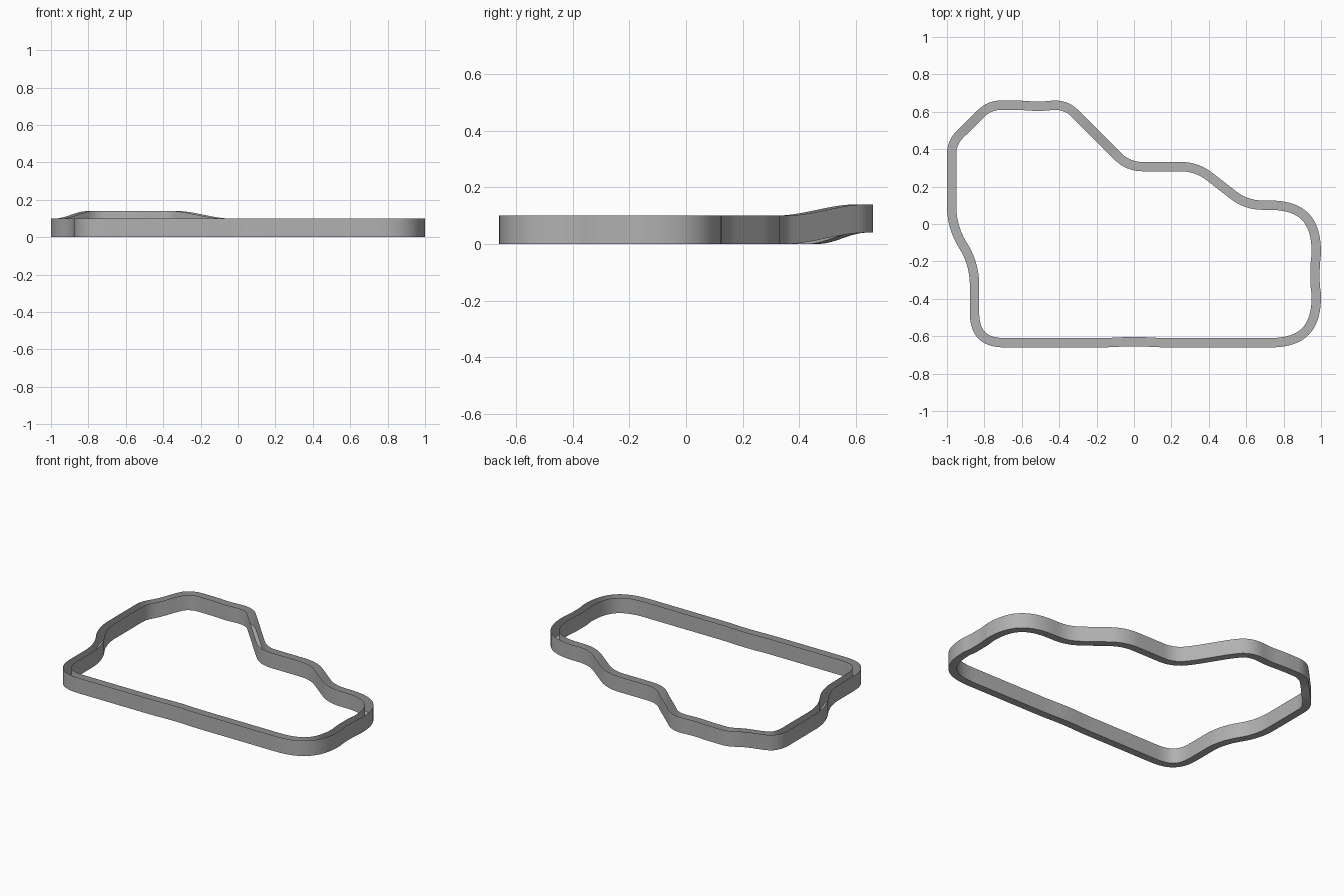
import bpy, bmesh, math
from mathutils import Vector

if "Cube" in bpy.data.objects:
    bpy.data.objects.remove(bpy.data.objects["Cube"])

WIDTH, HEIGHT, RISE = 0.05, 0.10, 0.04

# Centre line corners, clockwise from above: x, y, fillet tangent length
CORNERS = [
    (-0.975, 0.435, 0.06), (-0.773, 0.635, 0.06),
    (-0.61, 0.635, 0.03), (-0.51, 0.628, 0.04), (-0.43, 0.635, 0.01),
    (-0.360, 0.635, 0.058), (-0.032, 0.307, 0.075),
    (0.335, 0.307, 0.085), (0.600, 0.101, 0.085),
    (0.975, 0.101, 0.255),
    (0.975, -0.16, 0.005), (0.968, -0.22, 0.03),
    (0.968, -0.33, 0.03), (0.975, -0.375, 0.005),
    (0.975, -0.635, 0.25),
    (0.15, -0.635, 0.05), (0.0, -0.627, 0.08), (-0.15, -0.635, 0.05),
    (-0.853, -0.635, 0.165),
    (-0.853, -0.215, 0.11), (-0.975, -0.015, 0.11),
]


def fillet(prev, p, nxt, t, n):
    """Round one corner with a cubic curve, fuller on the big bends."""
    d0, d1 = (prev - p).normalized(), (nxt - p).normalized()
    turn = math.pi - d0.angle(d1)
    k = 4 / 3 * math.tan(turn / 4) / math.tan(turn / 2) if t < 0.12 else 0.7
    a, b = p + d0 * t, p + d1 * t
    c0, c1 = a.lerp(p, k), b.lerp(p, k)
    out = []
    for i in range(n + 1):
        u = i / n
        v = 1 - u
        out.append(a * v**3 + c0 * (3 * v * v * u) + c1 * (3 * v * u * u) + b * u**3)
    return out


def centre_line():
    pts = [Vector((x, y)) for x, y, _ in CORNERS]
    raw = []
    for i, p in enumerate(pts):
        t = CORNERS[i][2]
        raw += fillet(pts[i - 1], p, pts[(i + 1) % len(pts)], t, 18 if t > 0.1 else 8)
    # Subdivide the straights so that the ramps bend smoothly
    path = []
    for i, p in enumerate(raw):
        q = raw[(i + 1) % len(raw)]
        length = (q - p).length
        if length < 1e-5:
            continue
        n = max(1, math.ceil(length / 0.03))
        path += [p.lerp(q, j / n) for j in range(n)]
    return path


def lift(p):
    """Height of the raised rear-left section."""
    if p.x > 0.0:
        return 0.0
    start, end = (0.45, 0.62) if p.x < -0.6 else (0.335, 0.62)
    u = min(1, max(0, (p.y - start) / (end - start)))
    return RISE * u * u * (3 - 2 * u)


# Closed channel swept along the centre line: two thin walls and a floor, open on top
path = centre_line()
bm = bmesh.new()
rings = []
for i, p in enumerate(path):
    tangent = (path[(i + 1) % len(path)] - path[i - 1]).normalized()
    side = Vector((-tangent.y, tangent.x)) * WIDTH / 2
    z = lift(p)
    rings.append([bm.verts.new((p.x + s * side.x, p.y + s * side.y, z + h))
                  for s, h in ((1, HEIGHT), (1, 0), (-1, 0), (-1, HEIGHT))])
for i, a in enumerate(rings):
    b = rings[(i + 1) % len(rings)]
    for j in range(3):
        bm.faces.new((a[j], b[j], b[j + 1], a[j + 1]))
# Wind the faces so that the floor faces down
bm.normal_update()
if min(bm.faces, key=lambda f: f.calc_center_median().z).normal.z > 0:
    bmesh.ops.reverse_faces(bm, faces=bm.faces)

mesh = bpy.data.meshes.new("circuit_channel")
bm.to_mesh(mesh)
bm.free()
channel = bpy.data.objects.new("circuit_channel", mesh)
bpy.context.collection.objects.link(channel)

# Mid grey finish
grey = bpy.data.materials.new("mid_grey")
grey.diffuse_color = (0.44, 0.44, 0.44, 1)
grey.use_nodes = True
grey.node_tree.nodes["Principled BSDF"].inputs["Base Color"].default_value = grey.diffuse_color
mesh.materials.append(grey)

bpy.context.view_layer.objects.active = channel
channel.select_set(True)
bpy.ops.object.shade_smooth_by_angle(angle=math.radians(35))
